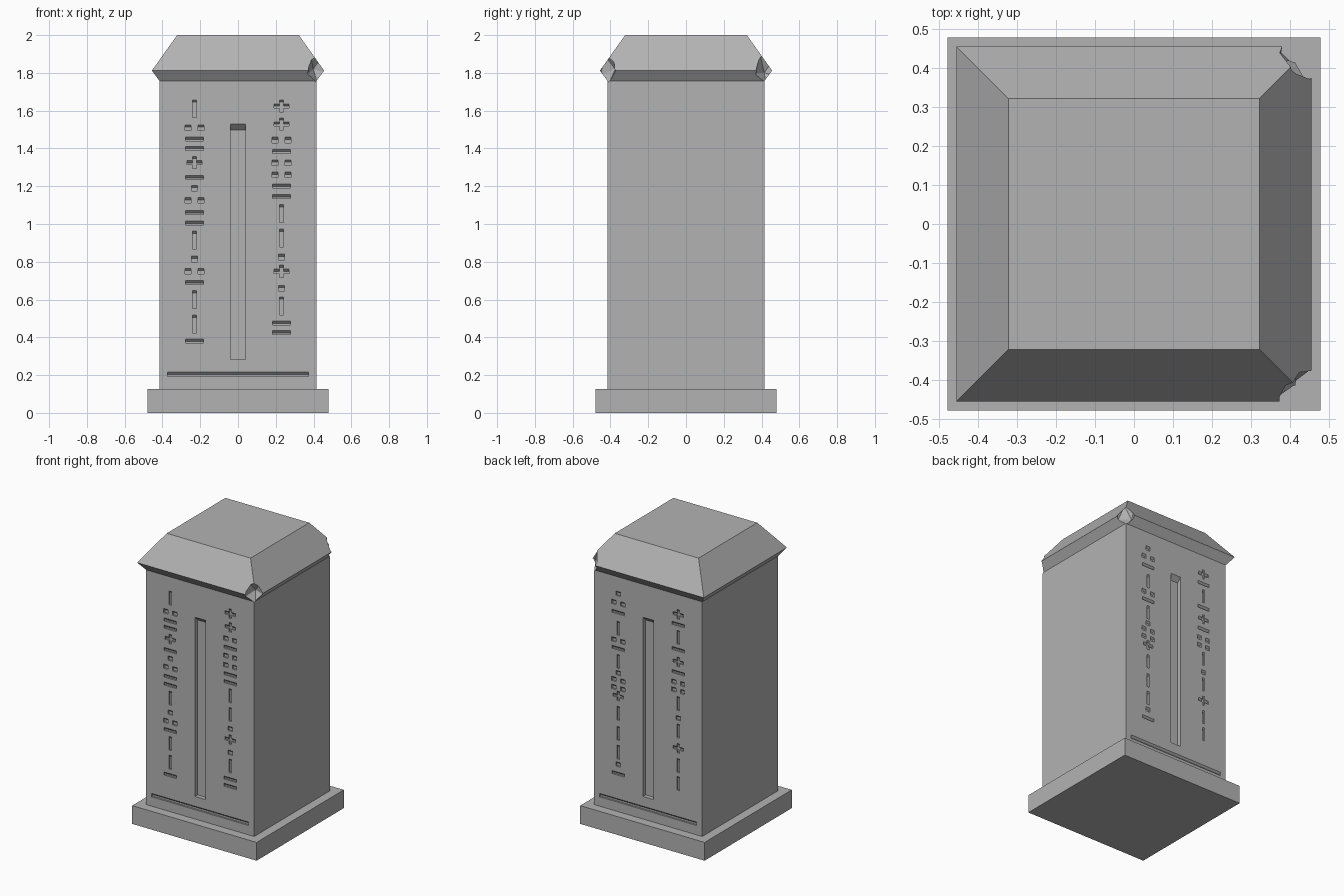
import bpy, bmesh, math
from mathutils import Matrix, Vector

old = bpy.data.objects.get("Cube")
if old:
    bpy.data.objects.remove(old, do_unlink=True)

stone = bpy.data.materials.new("grey stone")
stone.use_nodes = True
GREY = (0.45, 0.45, 0.45, 1)
stone.diffuse_color = GREY
stone.node_tree.nodes["Principled BSDF"].inputs["Base Color"].default_value = GREY

HALF = 0.415      # half width of the shaft
COLUMN = 0.23     # sideways position of the mark columns


def make_object(name, bm):
    bmesh.ops.recalc_face_normals(bm, faces=bm.faces)
    mesh = bpy.data.meshes.new(name)
    bm.to_mesh(mesh)
    bm.free()
    mesh.materials.append(stone)
    obj = bpy.data.objects.new(name, mesh)
    bpy.context.collection.objects.link(obj)
    return obj


def square_loft(name, rings):
    """Stack of square rings given as (half width, height)."""
    bm = bmesh.new()
    loops = []
    for h, z in rings:
        loops.append([bm.verts.new((sx * h, sy * h, z))
                      for sx, sy in ((-1, -1), (1, -1), (1, 1), (-1, 1))])
    bm.faces.new(loops[0])
    bm.faces.new(loops[-1])
    for a, b in zip(loops, loops[1:]):
        for i in range(4):
            j = (i + 1) % 4
            bm.faces.new((a[i], a[j], b[j], b[i]))
    return make_object(name, bm)


def carve(bm, side, x, z, w, h, depth):
    """Recess cutter with flat sides and a sloping upper wall."""
    out = 0.005
    quads = []
    for y, top in ((HALF + out, h / 2 + out), (HALF - depth, h / 2 - depth)):
        quads.append([bm.verts.new((-side * px, -side * y, z + pz)) for px, pz in
                      ((x - w / 2, -h / 2), (x + w / 2, -h / 2), (x + w / 2, top), (x - w / 2, top))])
    bm.faces.new(quads[0])
    bm.faces.new(quads[1])
    for i in range(4):
        j = (i + 1) % 4
        bm.faces.new((quads[0][i], quads[0][j], quads[1][j], quads[1][i]))


# Strokes of each mark: sideways offset, width, height
MARKS = {
    "tall": [(0, 0.02, 0.095)],
    "bar": [(0, 0.095, 0.021)],
    "dot": [(0, 0.033, 0.03)],
    "pair": [(-0.034, 0.033, 0.03), (0.034, 0.033, 0.03)],
    "plus": [(0, 0.02, 0.065), (0, 0.08, 0.022)],
}

# Columns as seen by a viewer facing each side
FRONT = [
    (-COLUMN, "tall 1.61 pair 1.51 bar 1.45 bar 1.40 plus 1.325 bar 1.245 dot 1.19 pair 1.125 "
              "bar 1.06 bar 1.005 tall .915 dot .815 pair .75 bar .69 tall .6 tall .47 bar .38"),
    (COLUMN, "plus 1.625 plus 1.53 pair 1.445 bar 1.385 pair 1.325 pair 1.26 bar 1.2 bar 1.145 "
             "tall 1.055 tall .925 dot .825 plus .75 dot .66 tall .567 bar .475 bar .425"),
]
BACK = [
    (-COLUMN, "dot 1.64 pair 1.575 bar 1.51 tall 1.4 pair 1.315 bar 1.26 tall 1.17 dot 1.09 "
              "pair 1.04 pair .985 plus .93 tall .81 tall .67 tall .54 dot .455 bar .39"),
    (COLUMN, "plus 1.62 bar 1.55 tall 1.46 bar 1.375 plus 1.29 bar 1.215 pair 1.145 pair 1.09 "
             "tall 1.0 dot .9 tall .81 plus .69 tall .57 tall .445"),
]


def carving_cutter(name, side, columns):
    bm = bmesh.new()
    for x, text in columns:
        words = text.split()
        for kind, z in zip(words[::2], words[1::2]):
            for dx, w, h in MARKS[kind]:
                carve(bm, side, x + dx, float(z), w, h, 0.012)
    carve(bm, side, 0, 0.906, 0.08, 1.245, 0.03)     # long central slot
    carve(bm, side, 0, 0.204, 0.745, 0.024, 0.012)   # groove near the foot
    return make_object(name, bm)


def chip_cutter(name, sy, turn):
    bm = bmesh.new()
    bmesh.ops.create_icosphere(bm, subdivisions=1, radius=1)
    place = (Matrix.Translation(Vector((0.442, sy * 0.442, 1.825)))
             @ Matrix.Diagonal((0.08, 0.08, 0.105, 1))
             @ Matrix.Rotation(turn, 4, Vector((1, 0.4, 0.7))))
    bmesh.ops.transform(bm, matrix=place, verts=bm.verts)
    return make_object(name, bm)


def cut(obj, cutters):
    for c in cutters:
        mod = obj.modifiers.new("cut", 'BOOLEAN')
        mod.operation = 'DIFFERENCE'
        mod.solver = 'EXACT'
        mod.use_self = True
        mod.object = c
    bpy.context.view_layer.update()
    graph = bpy.context.evaluated_depsgraph_get()
    mesh = bpy.data.meshes.new_from_object(obj.evaluated_get(graph))
    obj.modifiers.clear()
    obj.data = mesh


# Stone parts
plinth = square_loft("plinth", [(0.478, 0), (0.478, 0.127)])
shaft = square_loft("shaft", [(HALF, 0.127), (HALF, 1.757)])
cap = square_loft("cap", [(HALF, 1.757), (0.456, 1.812), (0.322, 2)])

# Carved marks and broken cap corners
chips = [chip_cutter("front_chip", -1, 0.5), chip_cutter("back_chip", 1, 1.3)]
carvings = [carving_cutter("front_carving", 1, [(-x, t) for x, t in FRONT]),
            carving_cutter("back_carving", -1, [(-x, t) for x, t in BACK])]
cut(cap, chips)
cut(shaft, carvings + chips)
for helper in chips + carvings:
    bpy.data.objects.remove(helper, do_unlink=True)
